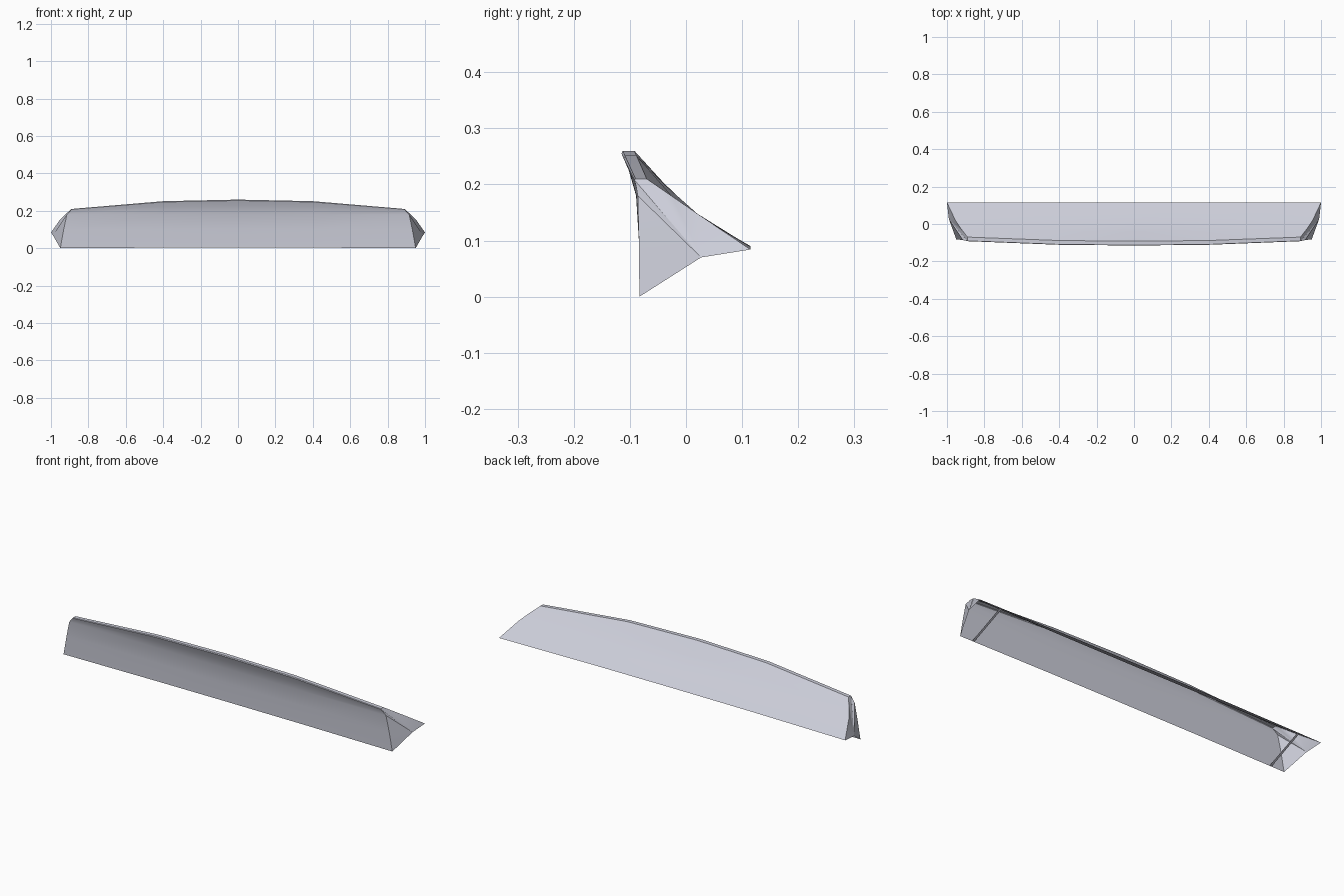
import bpy, bmesh, math
from mathutils import Vector

cube = bpy.data.objects.get("Cube")
if cube:
    bpy.data.objects.remove(cube, do_unlink=True)

grey = bpy.data.materials.new("pale_lavender_grey")
grey.use_nodes = True
colour = (0.60, 0.61, 0.69, 1)
grey.diffuse_color = colour
grey.node_tree.nodes["Principled BSDF"].inputs["Base Color"].default_value = colour


def finish(bm, name, smooth=False):
    mesh = bpy.data.meshes.new(name)
    bm.to_mesh(mesh)
    bm.free()
    mesh.materials.append(grey)
    obj = bpy.data.objects.new(name, mesh)
    bpy.context.collection.objects.link(obj)
    if smooth:
        bpy.ops.object.select_all(action="DESELECT")
        obj.select_set(True)
        bpy.context.view_layer.objects.active = obj
        bpy.ops.object.shade_smooth_by_angle(angle=math.radians(32))


# Cross-section from front bottom, over the rim, to the back edge:
# (y, z) at the middle, then (x, y, z) at the slanted end
section = [
    ((-0.083, 0.004), (0.95, -0.083, 0.0)),
    ((-0.084, 0.10), (0.932, -0.084, 0.10)),
    ((-0.089, 0.18), (0.915, -0.086, 0.18)),
    ((-0.102, 0.225), (0.90, -0.089, 0.197)),
    ((-0.115, 0.255), (0.89, -0.092, 0.208)),
    ((-0.113, 0.26), (0.89, -0.09, 0.21)),
    ((-0.092, 0.26), (0.89, -0.07, 0.21)),
    ((-0.04, 0.203), (0.925, -0.025, 0.179)),
    ((0.02, 0.145), (0.955, 0.02, 0.148)),
    ((0.115, 0.09), (1.0, 0.115, 0.084)),
]
# Position along the length, and how far the section has become the end section
stations = [(-1, 1), (-0.45, 0.17), (0, 0), (0.45, 0.17), (1, 1)]

# Open-bottomed shell
bm = bmesh.new()
rows = []
for u, f in stations:
    row = []
    for mid, end in section:
        y, z = Vector(mid).lerp(Vector(end[1:]), f)
        row.append(bm.verts.new((u * end[0], y, z)))
    rows.append(row)
for a, b in zip(rows, rows[1:]):
    for i in range(len(section) - 1):
        bm.faces.new((a[i], b[i], b[i + 1], a[i + 1]))

# Slanted end caps with a notched lower edge
for side, row in ((-1, rows[0]), (1, rows[-1])):
    notch = bm.verts.new((side * 0.99, 0.027, 0.07))
    for p, q in zip(row, row[1:]):
        bm.faces.new((p, notch, q) if side > 0 else (q, notch, p))
bmesh.ops.recalc_face_normals(bm, faces=bm.faces)
finish(bm, "spoiler_shell", smooth=True)

# Thin cross straps under the open bottom
for side, name in ((1, "left_strap"), (-1, "right_strap")):
    bm = bmesh.new()
    corners = [(0.866, -0.083, 0.003), (0.866, 0.11, 0.087),
               (0.878, 0.11, 0.087), (0.878, -0.083, 0.003)]
    face = bm.faces.new([bm.verts.new((side * x, y, z)) for x, y, z in corners])
    face.normal_update()
    if face.normal.z > 0:
        face.normal_flip()
    finish(bm, name)
